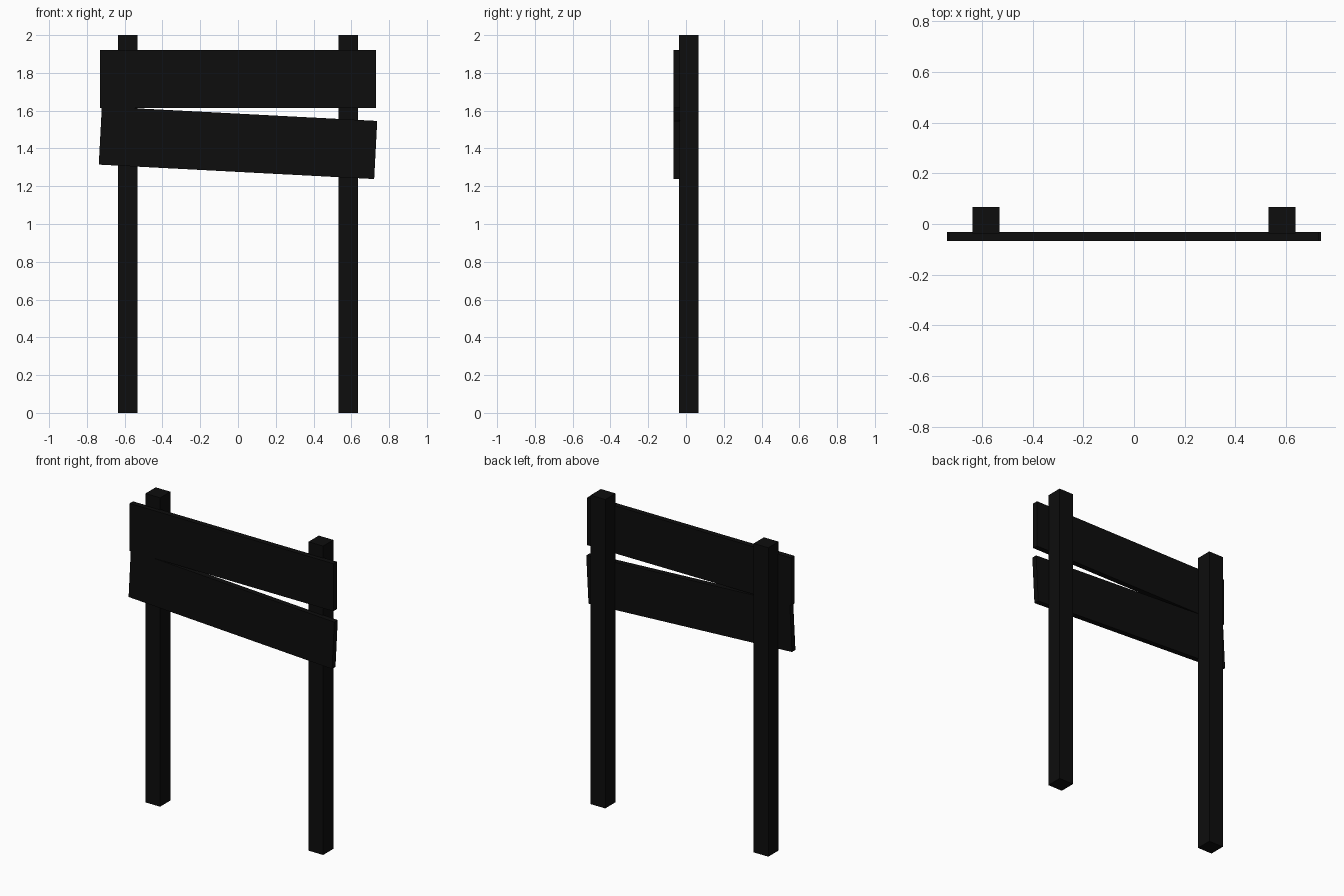
import bpy
import math

if "Cube" in bpy.data.objects:
    bpy.data.objects.remove(bpy.data.objects["Cube"])

# One flat near-black colour
black = bpy.data.materials.new("charcoal_black")
black.diffuse_color = (0.004, 0.004, 0.004, 1)
black.use_nodes = True
black.node_tree.nodes["Principled BSDF"].inputs["Base Color"].default_value = black.diffuse_color


def box(name, centre, size, tilt=0.0):
    bpy.ops.mesh.primitive_cube_add(size=1, location=centre, rotation=(0, math.radians(tilt), 0))
    ob = bpy.context.object
    ob.name = name
    ob.scale = size
    ob.data.materials.append(black)
    return ob


# Two square posts
for side, x in (("left", -0.584), ("right", 0.584)):
    box(side + "_post", (x, 0.0145, 1.0), (0.105, 0.105, 2.0))

# Level upper board and slipped lower board, let slightly into the posts
box("upper_board", (0, -0.0495, 1.768), (1.46, 0.035, 0.308))
box("lower_board", (0, -0.0495, 1.43), (1.46, 0.035, 0.308), tilt=3.0)
